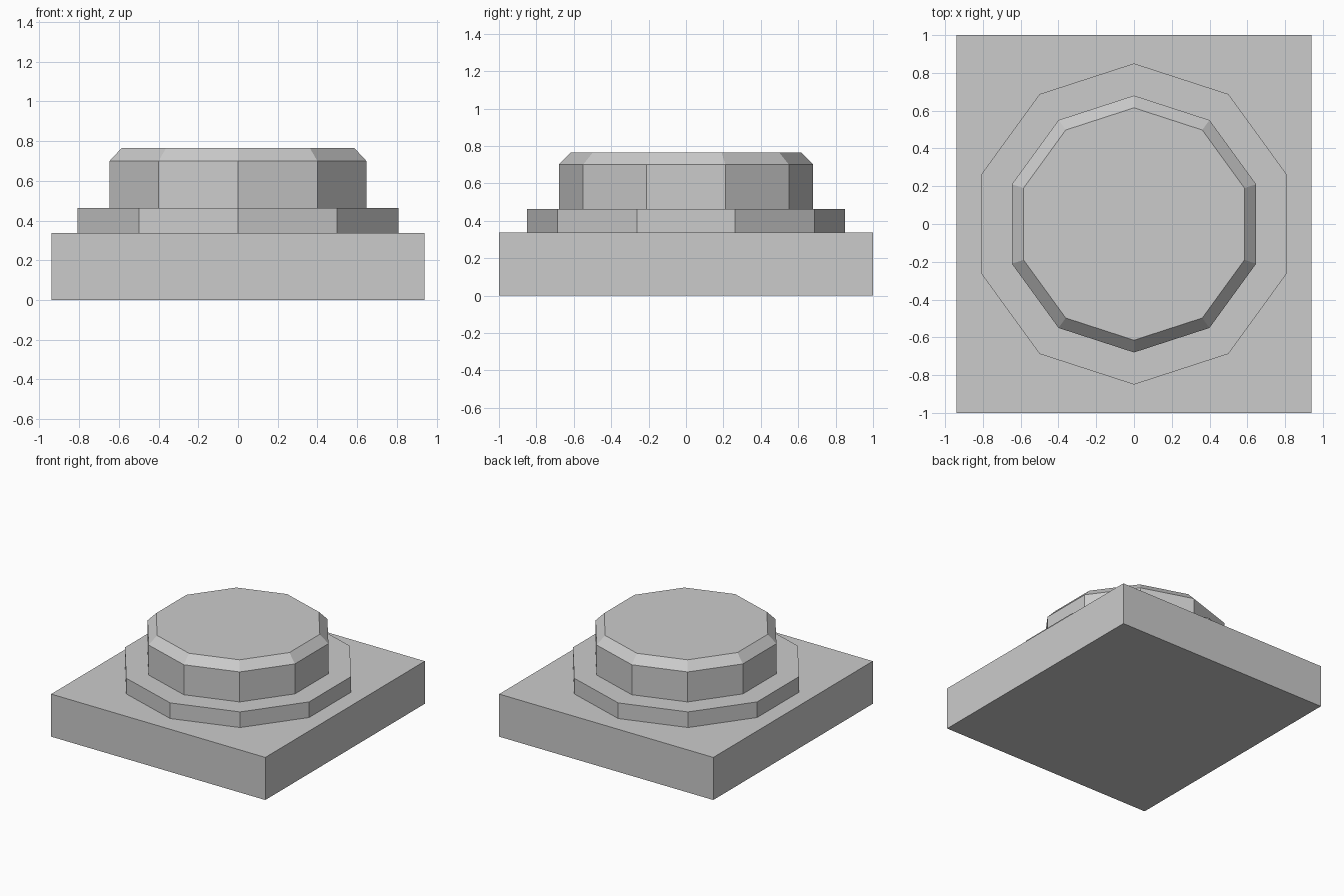
import bpy, bmesh
from math import sin, cos, pi

if "Cube" in bpy.data.objects:
    bpy.data.objects.remove(bpy.data.objects["Cube"])

SIDES = 10


def add_object(name, bm):
    bmesh.ops.recalc_face_normals(bm, faces=bm.faces)
    mesh = bpy.data.meshes.new(name)
    bm.to_mesh(mesh)
    bm.free()
    obj = bpy.data.objects.new(name, mesh)
    bpy.context.collection.objects.link(obj)
    return obj


def loft(name, outlines):
    """Closed solid through a stack of (points, z) outlines."""
    bm = bmesh.new()
    rings = [[bm.verts.new((x, y, z)) for x, y in pts] for pts, z in outlines]
    for a, b in zip(rings, rings[1:]):
        for i in range(len(a)):
            j = (i + 1) % len(a)
            bm.faces.new((a[i], a[j], b[j], b[i]))
    bm.faces.new(rings[0][::-1])
    bm.faces.new(rings[-1])
    return add_object(name, bm)


def decagon(r):
    # one corner points along +y
    return [(r * cos(pi / 2 + 2 * pi * i / SIDES), r * sin(pi / 2 + 2 * pi * i / SIDES))
            for i in range(SIDES)]


# Rectangular base slab
slab = [(-0.94, -1), (0.94, -1), (0.94, 1), (-0.94, 1)]
loft("base_plate", [(slab, 0), (slab, 0.338)])

# Wide low collar
loft("collar", [(decagon(0.85), 0.338), (decagon(0.85), 0.462)])

# Raised button with chamfered top edge
loft("button", [(decagon(0.68), 0.462), (decagon(0.68), 0.70), (decagon(0.615), 0.766)])
